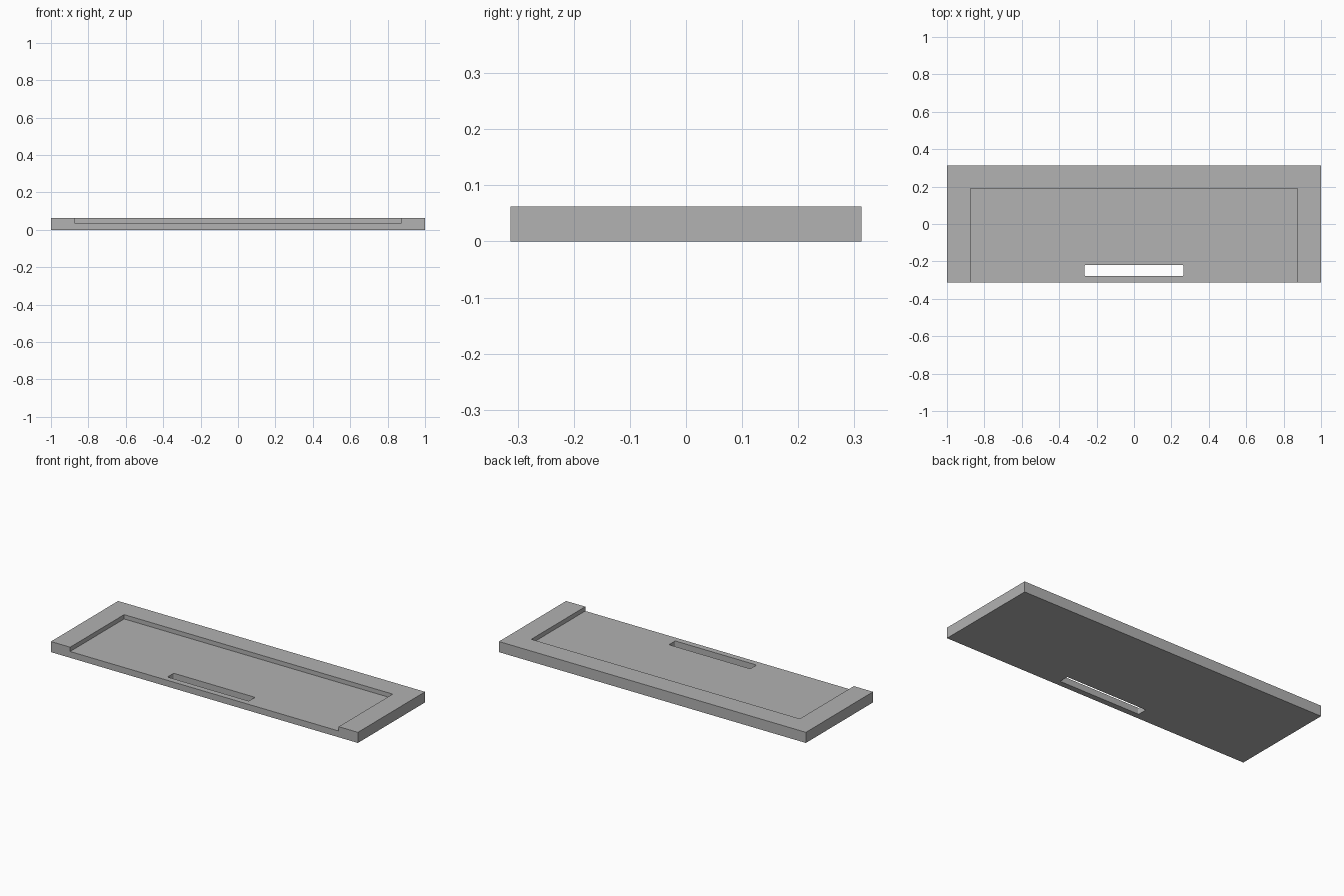
import bpy
import bmesh

cube = bpy.data.objects.get("Cube")
if cube:
    bpy.data.objects.remove(cube, do_unlink=True)

W, D, H = 2.0, 0.625, 0.0625   # overall size
FLOOR = 0.037                  # height of the recessed floor

grey = bpy.data.materials.new("plain grey")
grey.use_nodes = True
colour = (0.445, 0.445, 0.445, 1)
grey.diffuse_color = colour
grey.node_tree.nodes["Principled BSDF"].inputs["Base Color"].default_value = colour


def box(name, x, y, z, corner=0):
    """Box spanning the given (low, high) ranges, with optional rounded upright edges."""
    bm = bmesh.new()
    bmesh.ops.create_cube(bm, size=1)
    for v in bm.verts:
        v.co = [r[0] if c < 0 else r[1] for c, r in zip(v.co, (x, y, z))]
    if corner:
        upright = [e for e in bm.edges
                   if abs(e.verts[0].co.z - e.verts[1].co.z) > 0.01]
        bmesh.ops.bevel(bm, geom=upright, offset=corner, segments=3,
                        profile=0.5, affect='EDGES')
    mesh = bpy.data.meshes.new(name)
    bm.to_mesh(mesh)
    bm.free()
    mesh.materials.append(grey)
    obj = bpy.data.objects.new(name, mesh)
    bpy.context.collection.objects.link(obj)
    return obj


def cut(target, cutter):
    mod = target.modifiers.new(cutter.name, 'BOOLEAN')
    mod.operation = 'DIFFERENCE'
    mod.solver = 'EXACT'
    mod.object = cutter
    bpy.context.view_layer.objects.active = target
    bpy.ops.object.modifier_apply(modifier=mod.name)
    bpy.data.objects.remove(cutter, do_unlink=True)


# Solid tray slab
tray = box("tray", (-W / 2, W / 2), (-D / 2, D / 2), (0, H))

# Shallow recess, open at the front, leaving a rim on three sides
cut(tray, box("recess_cutter", (-0.875, 0.875), (-D, 0.19), (FLOOR, 2 * H)))

# Long slot through the floor near the front edge
cut(tray, box("slot_cutter", (-0.265, 0.265), (-0.278, -0.22), (-H, 2 * H), 0.005))
